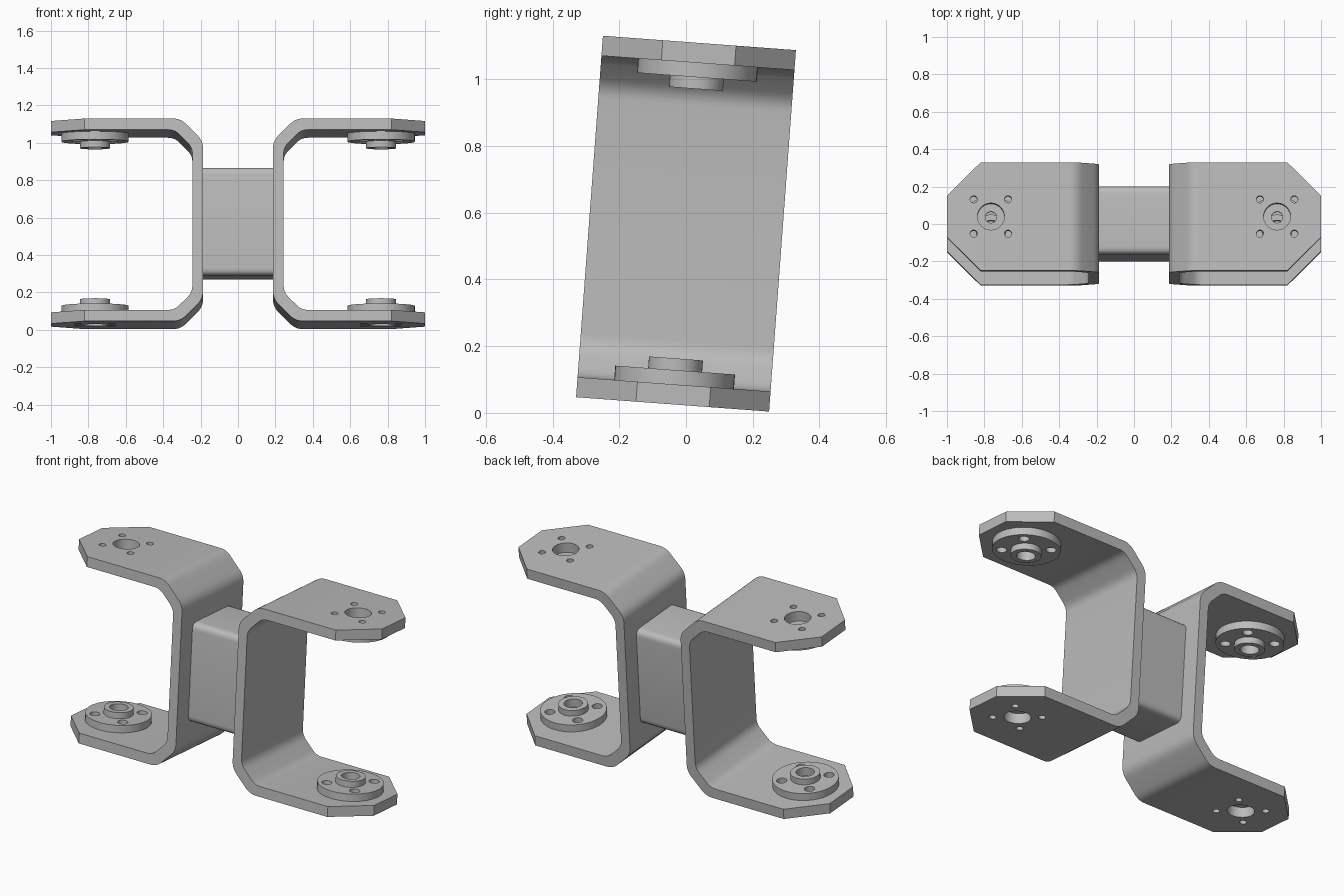
import bpy, bmesh, math
from mathutils import Matrix, Vector

cube = bpy.data.objects.get("Cube")
if cube:
    bpy.data.objects.remove(cube, do_unlink=True)

HALF_H, HALF_D = 0.543, 0.29      # bracket half height and half depth
THICK, WEB_X, TIP_X = 0.06, 0.187, 1.0
HUB_X, HOLE_OFF = 0.765, 0.092
POSE = Matrix.Translation((0, 0, 0.567)) @ Matrix.Rotation(math.radians(-4.25), 4, 'X')

metal = bpy.data.materials.new("grey metal")
metal.use_nodes = True
GREY = (0.5, 0.5, 0.5, 1)
metal.diffuse_color = GREY
metal.node_tree.nodes["Principled BSDF"].inputs["Base Color"].default_value = GREY


def make(name, bm):
    bmesh.ops.recalc_face_normals(bm, faces=bm.faces)
    mesh = bpy.data.meshes.new(name)
    bm.to_mesh(mesh)
    bm.free()
    obj = bpy.data.objects.new(name, mesh)
    mesh.materials.append(metal)
    bpy.context.collection.objects.link(obj)
    return obj


def extrude(points, direction):
    """Closed polygon swept along a vector."""
    bm = bmesh.new()
    face = bm.faces.new([bm.verts.new(p) for p in points])
    out = bmesh.ops.extrude_face_region(bm, geom=[face])
    verts = [g for g in out["geom"] if isinstance(g, bmesh.types.BMVert)]
    bmesh.ops.translate(bm, verts=verts, vec=direction)
    return bm


def round_corners(points, radii, steps=5):
    """Replace corners of a 2D polygon with quadratic arcs; a radius of 0 stays sharp."""
    result = []
    for i, (p, r) in enumerate(zip(points, radii)):
        p = Vector(p)
        if not r:
            result.append(p)
            continue
        a = p + (Vector(points[i - 1]) - p).normalized() * r
        b = p + (Vector(points[(i + 1) % len(points)]) - p).normalized() * r
        for k in range(steps + 1):
            t = k / steps
            result.append(a * (1 - t) ** 2 + p * 2 * t * (1 - t) + b * t * t)
    return result


def cutter(holes, low, high):
    """Joined upright cylinders used to drill holes."""
    bm = bmesh.new()
    for x, y, r in holes:
        bmesh.ops.create_cone(bm, cap_ends=True, segments=32, radius1=r, radius2=r,
                              depth=high - low,
                              matrix=Matrix.Translation((x, y, (low + high) / 2)))
    obj = make("drill", bm)
    obj.hide_render = True
    return obj


def drill(obj, tool):
    mod = obj.modifiers.new("holes", 'BOOLEAN')
    mod.operation, mod.solver, mod.object = 'DIFFERENCE', 'EXACT', tool
    bpy.context.view_layer.update()
    done = obj.evaluated_get(bpy.context.evaluated_depsgraph_get())
    mesh = bpy.data.meshes.new_from_object(done)
    obj.modifiers.clear()
    obj.data = mesh
    bpy.data.objects.remove(tool, do_unlink=True)


def finish(obj):
    obj.matrix_world = POSE
    bpy.ops.object.select_all(action='DESELECT')
    obj.select_set(True)
    bpy.context.view_layer.objects.active = obj
    bpy.ops.object.shade_smooth_by_angle(angle=math.radians(30))


def screw_holes(side, r):
    return [(side * HUB_X + i * HOLE_OFF, j * HOLE_OFF, r) for i in (-1, 1) for j in (-1, 1)]


def bracket(name, side):
    # C-shaped strip with angled bends, outer edge then inner edge
    c, inner = 0.12, 0.095
    wx, hz = WEB_X + THICK - 0.003, HALF_H - THICK
    upper_out = [(TIP_X, HALF_H), (WEB_X + c, HALF_H), (WEB_X, HALF_H - c)]
    upper_in = [(wx, hz - inner), (wx + inner, hz), (TIP_X, hz)]
    flip = lambda pts: [(x, -z) for x, z in reversed(pts)]
    pts = upper_out + flip(upper_out) + flip(upper_in) + upper_in
    radii = [0, .04, .04, .04, .04, 0, 0, .035, .035, .035, .035, 0]
    outline = round_corners(pts, radii)
    bm = extrude([(side * p.x, -HALF_D, p.y) for p in outline], (0, 2 * HALF_D, 0))
    # clipped corners at the free ends
    for s in (-1, 1):
        cut = bmesh.ops.bisect_plane(
            bm, geom=bm.verts[:] + bm.edges[:] + bm.faces[:],
            plane_co=(side * TIP_X, s * 0.11, 0), plane_no=(side, s, 0), clear_outer=True)
        edges = [g for g in cut["geom_cut"] if isinstance(g, bmesh.types.BMEdge)]
        bmesh.ops.holes_fill(bm, edges=edges, sides=0)
    obj = make(name, bm)
    drill(obj, cutter([(side * HUB_X, 0, 0.072)] + screw_holes(side, 0.019), -1, 1))
    finish(obj)


def horn(name, side, level):
    # stepped disc with a raised boss, a socket and a narrow through hole
    base = HALF_H - THICK + 0.002
    profile = [(.03, 0), (.18, 0), (.18, .045), (.081, .045),
               (.081, .08), (.05, .08), (.05, .03), (.03, .03)]
    bm = bmesh.new()
    rings = []
    steps = 48
    for k in range(steps):
        a = 2 * math.pi * k / steps
        rings.append([bm.verts.new((side * HUB_X + r * math.cos(a), r * math.sin(a),
                                    level * (base - h))) for r, h in profile])
    n = len(profile)
    for k in range(steps):
        p, q = rings[k], rings[(k + 1) % steps]
        for i in range(n):
            j = (i + 1) % n
            bm.faces.new((p[i], p[j], q[j], q[i]))
    obj = make(name, bm)
    drill(obj, cutter(screw_holes(side, 0.028), -1, 1))
    finish(obj)


# Two back-to-back brackets with their bearing discs
for side, label in ((1, "left"), (-1, "right")):
    bracket(label + "_bracket", side)
    for level, place in ((1, "upper"), (-1, "lower")):
        horn(f"{label}_{place}_disc", side, level)

# Rounded block joining the brackets
y, z = 0.182, 0.289
section = round_corners([(-y, -z), (y, -z), (y, z), (-y, z)], [0.04] * 4)
block = extrude([(-WEB_X - .003, p.x, p.y) for p in section], (2 * WEB_X + .006, 0, 0))
finish(make("centre_block", block))
